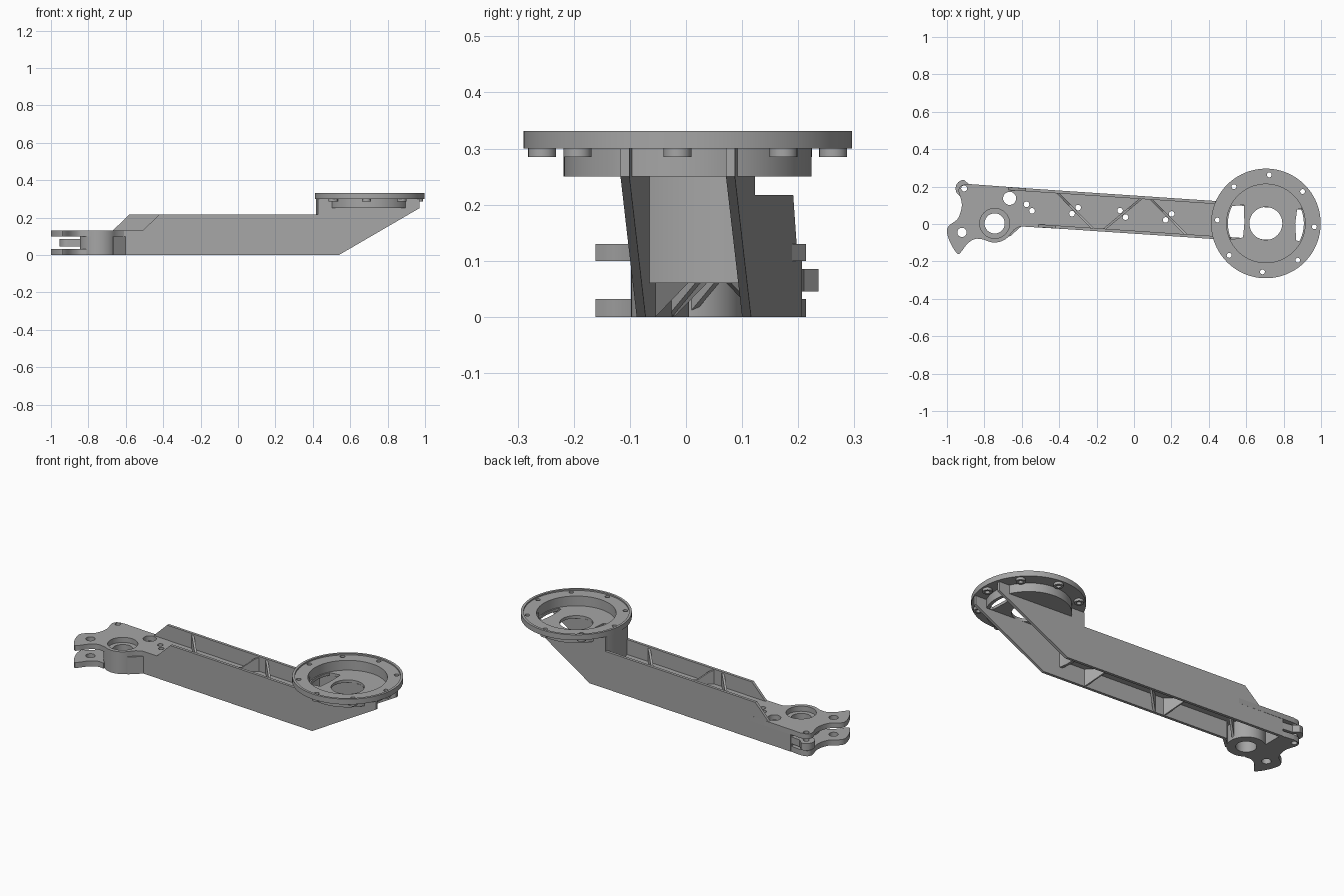
import bpy, bmesh, math
from mathutils import Vector

if "Cube" in bpy.data.objects:
    bpy.data.objects.remove(bpy.data.objects["Cube"])

metal = bpy.data.materials.new("grey_metal")
metal.diffuse_color = (0.38, 0.38, 0.38, 1)
metal.use_nodes = True
metal.node_tree.nodes["Principled BSDF"].inputs["Base Color"].default_value = metal.diffuse_color
CX, CY = 0.705, 0.003            # disc centre


def mid(x):                      # the arm's slightly turned centre line
    return CY - 0.067 * (x - CX)


def finish(name, bm):
    bmesh.ops.remove_doubles(bm, verts=bm.verts, dist=1e-5)
    bmesh.ops.recalc_face_normals(bm, faces=bm.faces)
    me = bpy.data.meshes.new(name)
    bm.to_mesh(me)
    bm.free()
    me.materials.append(metal)
    ob = bpy.data.objects.new(name, me)
    bpy.context.collection.objects.link(ob)
    bpy.ops.object.select_all(action='DESELECT')
    ob.select_set(True)
    bpy.context.view_layer.objects.active = ob
    bpy.ops.object.shade_smooth_by_angle(angle=math.radians(30))
    return ob


def plate(name, loops, z0, z1):
    """Flat plate: first loop is the outline, further loops are holes."""
    cu = bpy.data.curves.new(name, 'CURVE')
    cu.dimensions, cu.fill_mode, cu.extrude = '2D', 'BOTH', (z1 - z0) / 2
    for loop in loops:
        sp = cu.splines.new('POLY')
        sp.points.add(len(loop) - 1)
        for p, (x, y) in zip(sp.points, loop):
            p.co = (x, y, 0, 1)
        sp.use_cyclic_u = True
    tmp = bpy.data.objects.new(name + "_tmp", cu)
    bpy.context.collection.objects.link(tmp)
    dg = bpy.context.evaluated_depsgraph_get()
    me = bpy.data.meshes.new_from_object(tmp.evaluated_get(dg))
    bm = bmesh.new()
    bm.from_mesh(me)
    bmesh.ops.translate(bm, verts=bm.verts, vec=(0, 0, (z0 + z1) / 2))
    bpy.data.objects.remove(tmp)
    bpy.data.meshes.remove(me)
    return finish(name, bm)


def upright(name, front, back):
    """Solid between two matching 3D outlines."""
    bm = bmesh.new()
    a = [bm.verts.new(p) for p in front]
    b = [bm.verts.new(p) for p in back]
    bm.faces.new(a)
    bm.faces.new(b[::-1])
    n = len(a)
    for i in range(n):
        bm.faces.new((a[i], b[i], b[(i + 1) % n], a[(i + 1) % n]))
    return finish(name, bm)


def arc(x, y, r, a0, a1, n):
    return [(x + r * math.cos(math.radians(a0 + (a1 - a0) * i / n)),
             y + r * math.sin(math.radians(a0 + (a1 - a0) * i / n))) for i in range(n + 1)]


def circle(x, y, r, n=40):
    return arc(x, y, r, 0, 360, n)[:-1]


def smooth_path(pts, n=4):       # Catmull-Rom through the points
    out = []
    v = [Vector(p) for p in [pts[0]] + pts + [pts[-1]]]
    for i in range(1, len(v) - 2):
        p0, p1, p2, p3 = v[i - 1:i + 3]
        for k in range(n):
            t = k / n
            q = 0.5 * (2 * p1 + (p2 - p0) * t + (2 * p0 - 5 * p1 + 4 * p2 - p3) * t * t
                       + (3 * p1 - p0 - 3 * p2 + p3) * t ** 3)
            out.append((q.x, q.y))
    return out + [pts[-1]]


def bar(name, p, q, w, z0, z1):  # straight upright strip
    d = (Vector(q) - Vector(p)).normalized() * w / 2
    return plate(name, [[(p[0] - d.y, p[1] + d.x), (q[0] - d.y, q[1] + d.x),
                         (q[0] + d.y, q[1] - d.x), (p[0] + d.y, p[1] - d.x)]], z0, z1)


# Clevis outline, bearing and fixing holes
ear = smooth_path([(-0.885, 0.214), (-0.925, 0.205), (-0.938, 0.175), (-0.922, 0.12), (-0.924, 0.075),
                   (-0.945, 0.025), (-0.99, -0.01), (-1.0, -0.045), (-0.98, -0.105), (-0.945, -0.158),
                   (-0.925, -0.15), (-0.89, -0.105), (-0.85, -0.08), (-0.81, -0.082)])
BX, BY = -0.745, 0.003
LUG = (-0.908, 0.19)
pins = [circle(-0.92, -0.045, 0.025, 24), circle(*LUG, 0.016, 20)]
edge = ear + arc(BX, BY, 0.102, 240, 325, 12) + [(-0.64, -0.03), (-0.61, -0.013)]

# Zigzag ribs: (x on near wall, x on far wall)
ribs = [(-0.66, -0.46), (-0.22, -0.41), (-0.16, 0.04), (0.28, 0.09)]
holes = [circle(-0.665, 0.137, 0.035, 32), circle(BX, BY, 0.08)]
for i, (xa, xb) in enumerate(ribs):
    a, b = Vector((xa, mid(xa) - 0.09)), Vector((xb, mid(xb) + 0.09))
    d = (b - a).normalized()
    n = Vector((-d.y, d.x))
    for s in (1, -1):
        c = (a + b) / 2 + n * 0.023 * s
        holes.append(circle(c.x, c.y, 0.015, 20))
    prof = [(0, 0), (0.1, 0.02), (0.4, 0.08), (0.6, 0.08), (0.9, 0.02), (1, 0)]
    if i == 0:
        prof += [(1, 0.11), (0, 0.11)]
    else:
        prof += [(1, 0.21), (0.9, 0.2), (0.65, 0.155), (0.35, 0.155), (0.1, 0.2), (0, 0.21)]
    sides = [[tuple(a + (b - a) * t + n * 0.006 * s) + (z,) for t, z in prof] for s in (1, -1)]
    upright(f"zigzag_rib_{i}", *sides)

# Arm floor running into the upper clevis plate
plate("arm_floor", [edge + [(0.43, mid(0.43) - 0.095), (0.43, mid(0.43) + 0.095)]] + pins + holes, 0.10, 0.13)

# Lower clevis plate, bearing boss, slot back and lug
plate("lower_clevis_plate", [ear + [(-0.81, 0.0), (-0.82, 0.07), (-0.82, 0.205)]] + pins, 0.0, 0.032)
plate("bearing_boss", [circle(BX, BY, 0.101), circle(BX, BY, 0.054)], 0.0, 0.10)
bar("slot_back", (-0.815, 0.05), (-0.815, 0.2), 0.016, 0.0, 0.10)
bar("boss_web", (-0.67, -0.062), (-0.605, -0.004), 0.016, 0.0, 0.10)
lx, ly = LUG
plate("lug", [arc(lx, ly, 0.046, 90, 270, 20) + [(-0.815, ly - 0.046), (-0.815, ly + 0.012), (-0.88, ly + 0.02)],
              circle(lx, ly, 0.016, 20)], 0.045, 0.085)

# Side walls, rising under the disc and cut back on a slope
under_disc = [(0.54, 0), (0.97, 0.25), (0.97, 0.3), (0.895, 0.3), (0.895, 0.252), (0.515, 0.252),
              (0.515, 0.3), (0.432, 0.3), (0.432, 0.217)]
starts = {"near_wall": (-1, [(-0.42, 0.217), (-0.51, 0.13), (-0.615, 0.13), (-0.615, 0)]),
          "far_wall": (1, [(-0.58, 0.217), (-0.67, 0.13), (-0.82, 0.13), (-0.82, 0)])}
for name, (s, tail) in starts.items():
    sides = [[(x, mid(x) + s * o, z) for x, z in under_disc + tail] for o in (0.102, 0.086)]
    upright(name, *sides)

# Curved bulkhead below the disc's inner edge
plate("bulkhead", [arc(CX, CY, 0.289, 157, 196, 16) + arc(CX, CY, 0.273, 196, 157, 16)], 0.06, 0.30)

# Disc flange with raised lip, bolt holes and bosses
bolts = [(CX + 0.26 * math.cos(math.radians(a)), CY + 0.26 * math.sin(math.radians(a)))
         for a in range(-4, 356, 45)]
bolt_holes = [circle(x, y, 0.013, 16) for x, y in bolts]
plate("disc_flange", [circle(CX, CY, 0.293, 96), circle(CX, CY, 0.21, 96)] + bolt_holes, 0.30, 0.323)
plate("disc_lip", [circle(CX, CY, 0.293, 96), circle(CX, CY, 0.279, 96)], 0.323, 0.331)
for i, (x, y) in enumerate(bolts):
    plate(f"bolt_boss_{i}", [circle(x, y, 0.025, 24), circle(x, y, 0.013, 16)], 0.285, 0.30)

# Cup inside the disc, with centre hole and two windows
plate("cup_wall", [circle(CX, CY, 0.221, 96), circle(CX, CY, 0.21, 96)], 0.25, 0.30)
left_window = arc(CX, CY, 0.203, 153, 205, 14) + [(0.583, CY - 0.075), (0.59, CY), (0.588, CY + 0.1)]
right_window = arc(CX, CY, 0.203, -28, 23, 14) + [(0.872, CY + 0.075), (0.862, CY), (0.867, CY - 0.09)]
plate("cup_floor", [circle(CX, CY, 0.212, 96), circle(CX, CY, 0.088, 48), left_window, right_window], 0.25, 0.266)
